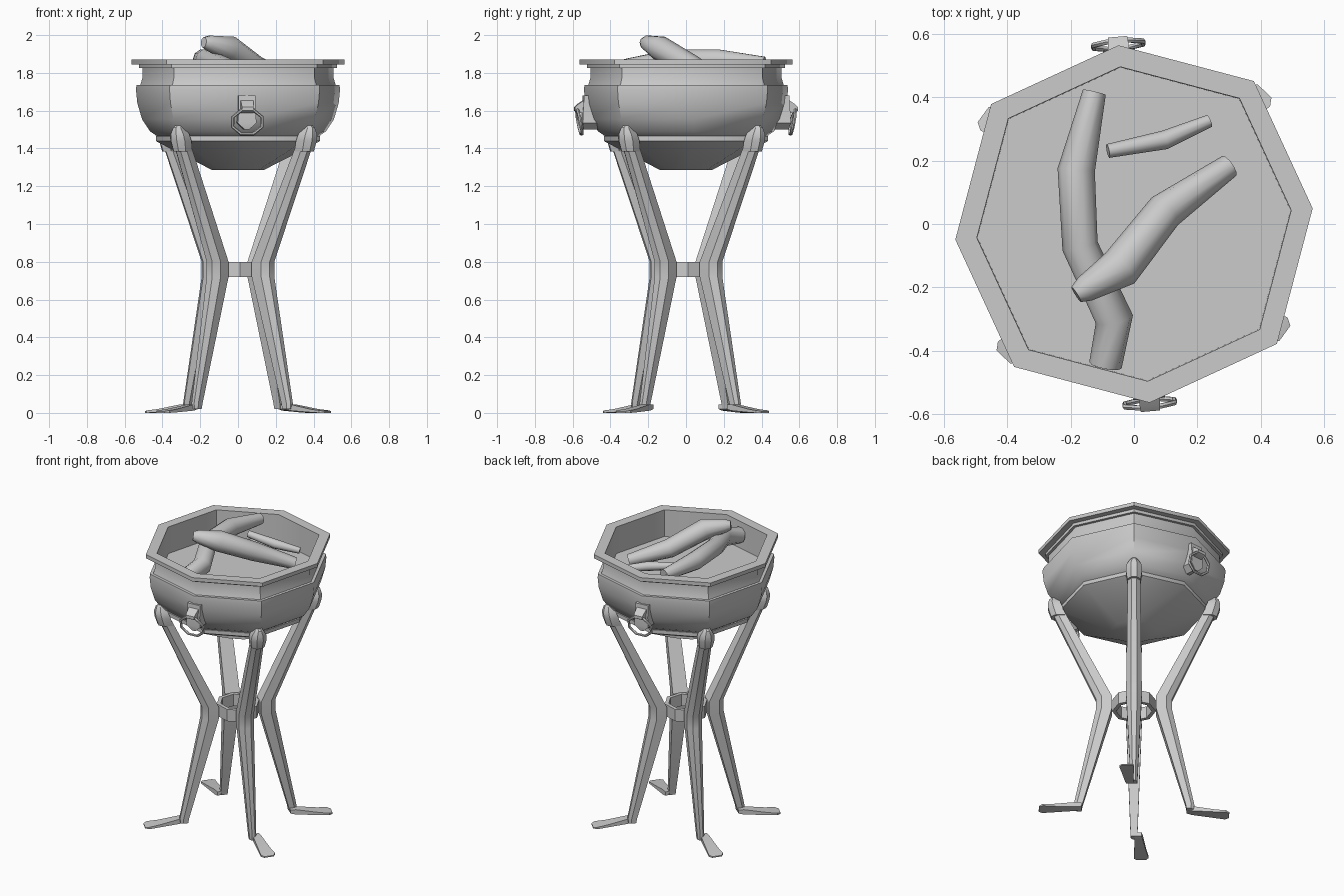
import bpy, bmesh
from math import sin, cos, pi, radians
from mathutils import Vector, Matrix

if "Cube" in bpy.data.objects:
    bpy.data.objects.remove(bpy.data.objects["Cube"])

TURN = radians(5)  # the octagon is turned slightly


def loft(name, rings, angle=30, spin=0.0, closed=False):
    """Skin a list of equal-length point rings; cap the ends or join them."""
    bm = bmesh.new()
    rot = Matrix.Rotation(spin, 3, 'Z')
    vr = [[bm.verts.new(rot @ Vector(p)) for p in ring] for ring in rings]
    n = len(vr[0])
    pairs = list(zip(vr, vr[1:])) + ([(vr[-1], vr[0])] if closed else [])
    for a, b in pairs:
        for i in range(n):
            j = (i + 1) % n
            bm.faces.new((a[i], a[j], b[j], b[i]))
    if not closed:
        bm.faces.new(vr[0][::-1])
        bm.faces.new(vr[-1])
    bmesh.ops.recalc_face_normals(bm, faces=bm.faces)
    me = bpy.data.meshes.new(name)
    bm.to_mesh(me)
    bm.free()
    ob = bpy.data.objects.new(name, me)
    bpy.context.collection.objects.link(ob)
    bpy.ops.object.select_all(action='DESELECT')
    ob.select_set(True)
    bpy.context.view_layer.objects.active = ob
    bpy.ops.object.shade_smooth_by_angle(angle=radians(angle))
    return ob


def ngon(r, z, n=8, odd=1.0):
    """Regular ring; odd corners may be pushed out a little."""
    return [(r * (odd if i % 2 else 1) * cos(2 * pi * i / n),
             r * (odd if i % 2 else 1) * sin(2 * pi * i / n), z) for i in range(n)]


def bar(r, z, d, w):
    """Horizontal leg section: flat inside, chamfered outside."""
    return [(r - d, -w, z), (r + d * .3, -w, z), (r + d, -w * .4, z),
            (r + d, w * .4, z), (r + d * .3, w, z), (r - d, w, z)]


def upright(r, z0, z1, w):
    """Vertical rectangle facing outwards."""
    return [(r, -w, z0), (r, w, z0), (r, w, z1), (r, -w, z1)]


def branch(name, pts, sides=10):
    """Tapered tube through (x, y, z, radius) points."""
    p = [Vector(q[:3]) for q in pts]
    rings = []
    for i, q in enumerate(pts):
        t = p[min(i + 1, len(p) - 1)] - p[max(i - 1, 0)]
        m = t.to_track_quat('Z', 'Y').to_matrix()
        rings.append([p[i] + m @ Vector(c) for c in ngon(q[3], 0, sides)])
    return loft(name, rings, 50)


# Fire bowl: outer wall from the bottom up, over the rim and down to the floor
profile = [(.14, 1.287), (.42, 1.43), (.437, 1.44), (.437, 1.465), (.43, 1.465),
           (.467, 1.49), (.51, 1.555), (.535, 1.64), (.542, 1.71), (.54, 1.735),
           (.52, 1.735), (.507, 1.775), (.507, 1.825), (.525, 1.825), (.525, 1.845),
           (.565, 1.845), (.565, 1.87), (.497, 1.87), (.495, 1.69), (.02, 1.69)]
loft('bowl', [ngon(r, z, odd=1.04) for r, z in profile], 46, TURN)

# Collar joining the legs
loft('leg_collar', [ngon(r, z) for r, z in
     [(.135, .72), (.135, .80), (.11, .80), (.11, .72)]], 30, TURN, closed=True)

# Legs with bowl brackets and splayed feet
for k, foot in enumerate((45.5, 144, 225.5, 324)):
    a = TURN + pi / 4 + k * pi / 2
    loft(f'leg_{k + 1}', [bar(*s) for s in
         [(.345, .02, .022, .02), (.345, .05, .027, .022), (.185, .72, .05, .048),
          (.185, .80, .05, .048), (.47, 1.42, .036, .038)]], 25, a)
    loft(f'leg_bracket_{k + 1}', [bar(*s) for s in
         [(.468, 1.385, .042, .042), (.485, 1.44, .043, .05), (.493, 1.475, .038, .046),
          (.495, 1.51, .027, .025), (.49, 1.522, .018, .018)]], 25, a)
    loft(f'foot_{k + 1}', [upright(*s) for s in
         [(.325, .02, .045, .022), (.36, .012, .045, .026), (.50, .003, .02, .038),
          (.565, 0, .013, .046), (.587, 0, .008, .03)]], 25, radians(foot))

# Ring handles at front and back
for label, a in (('front', -pi / 2 + TURN), ('back', pi / 2 + TURN)):
    # pointed plate against the belly
    loft(f'{label}_handle_plate', [
        [(.47, -w, z), (r, -w, z), (r, w, z), (.47, w, z)] for r, z, w in
        [(.545, 1.50, .012), (.553, 1.535, .05), (.55, 1.60, .045), (.545, 1.68, .045)]], 25, a)
    # hook holding the ring
    loft(f'{label}_handle_hook', [upright(*s) for s in
         [(.53, 1.585, 1.665, .035), (.575, 1.59, 1.635, .032), (.592, 1.60, 1.62, .03)]], 25, a)
    # hanging ring, leaning in at the bottom
    rings = []
    for i in range(8):
        t = 2 * pi * (i + .5) / 8
        rings.append([(.567 + .013 * sin(t) + .009 * sin(u),
                       (.084 + .009 * cos(u)) * cos(t),
                       1.54 + (.068 + .009 * cos(u)) * sin(t))
                      for u in (2 * pi * j / 6 for j in range(6))])
    loft(f'{label}_handle_ring', rings, 50, a, closed=True)

# Firewood
branch('long_log', [(-.125, .415, 1.85, .037), (-.182, .17, 1.868, .059),
                    (-.17, -.07, 1.87, .057), (-.062, -.30, 1.82, .06),
                    (-.09, -.445, 1.785, .052)])
branch('top_log', [(-.182, -.222, 1.962, .028), (-.155, -.205, 1.958, .042),
                   (-.045, -.14, 1.932, .066), (.097, .04, 1.83, .06),
                   (.30, .183, 1.75, .038)])
branch('small_stick', [(-.082, .23, 1.83, .022), (.097, .265, 1.795, .03),
                       (.238, .325, 1.765, .02)])
